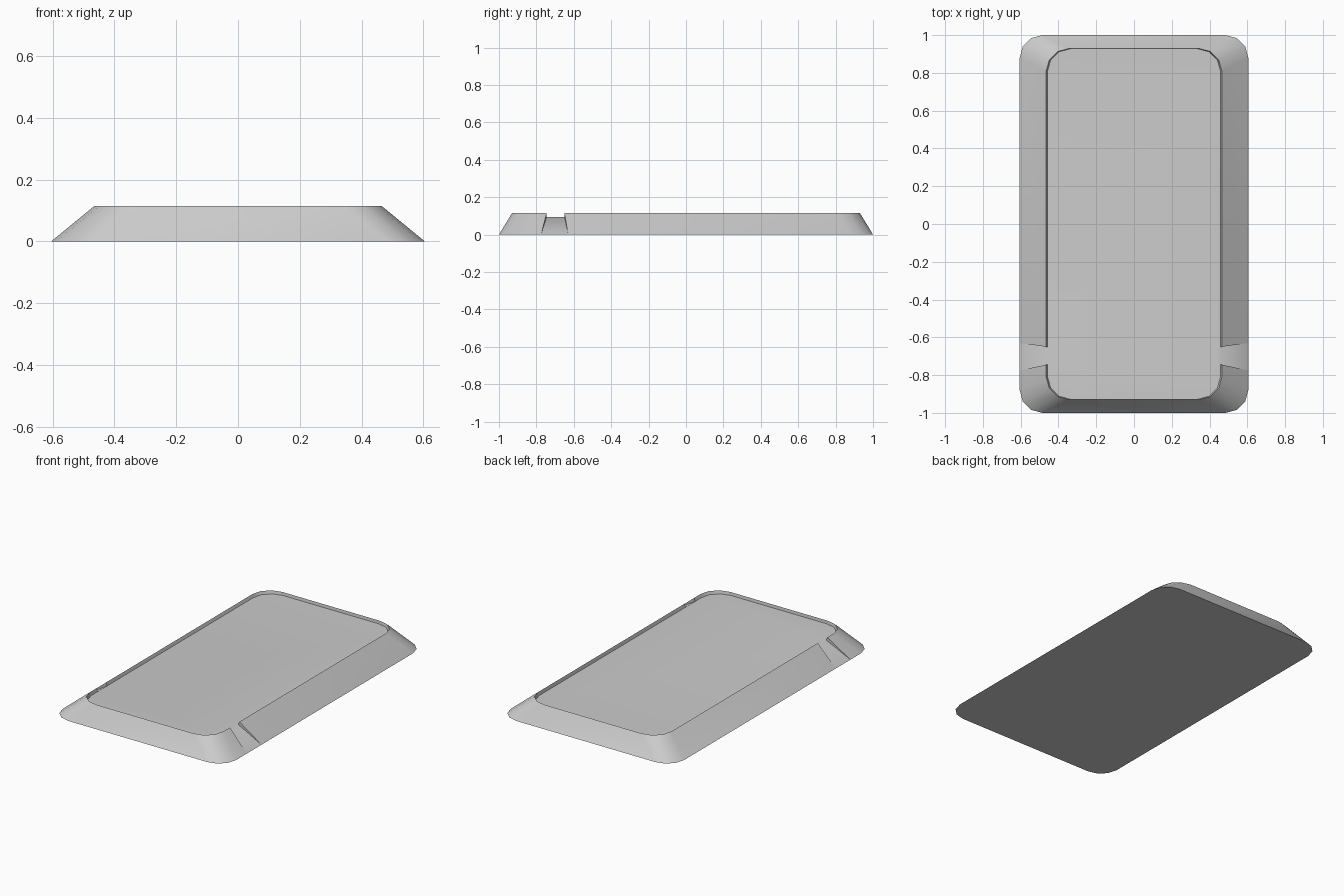
import bpy, bmesh, math

if "Cube" in bpy.data.objects:
    bpy.data.objects.remove(bpy.data.objects["Cube"])


def ring(bm, hx, hy, rx, ry, z, notch_back, notch_front):
    """Rounded rectangle with extra points on both long sides for the notches."""
    pts = []
    for quarter, (sx, sy) in enumerate([(1, 1), (-1, 1), (-1, -1), (1, -1)]):
        if quarter == 2:
            pts += [(-hx, notch_back), (-hx, notch_front)]
        for k in range(4):
            a = math.radians(quarter * 90 + k * 30)
            pts.append((sx * (hx - rx) + rx * math.cos(a),
                        sy * (hy - ry) + ry * math.sin(a)))
    pts += [(hx, notch_front), (hx, notch_back)]
    return [bm.verts.new((x, y, z)) for x, y in pts]


bm = bmesh.new()
base = ring(bm, 0.605, 1.0, 0.12, 0.12, 0.0, -0.63, -0.775)
rim = ring(bm, 0.465, 0.93, 0.125, 0.12, 0.115, -0.65, -0.745)
floor = ring(bm, 0.458, 0.928, 0.123, 0.12, 0.095, -0.65, -0.745)

# underside and recessed top panel
bm.faces.new(base[::-1])
bm.faces.new(floor)

# sloped sides, inner lip, and the two ramped notches
n = len(base)
for i in range(n):
    j = (i + 1) % n
    if i in (8, 18):
        bm.faces.new((base[i], base[j], floor[j], floor[i]))
        bm.faces.new((base[i], floor[i], rim[i]))
        bm.faces.new((base[j], rim[j], floor[j]))
    else:
        bm.faces.new((base[i], base[j], rim[j], rim[i]))
        bm.faces.new((rim[i], rim[j], floor[j], floor[i]))
bmesh.ops.recalc_face_normals(bm, faces=bm.faces)

mesh = bpy.data.meshes.new("tray_body")
bm.to_mesh(mesh)
bm.free()
body = bpy.data.objects.new("tray_body", mesh)
bpy.context.collection.objects.link(body)
bpy.context.view_layer.objects.active = body
body.select_set(True)
bpy.ops.object.shade_smooth_by_angle(angle=math.radians(35))
